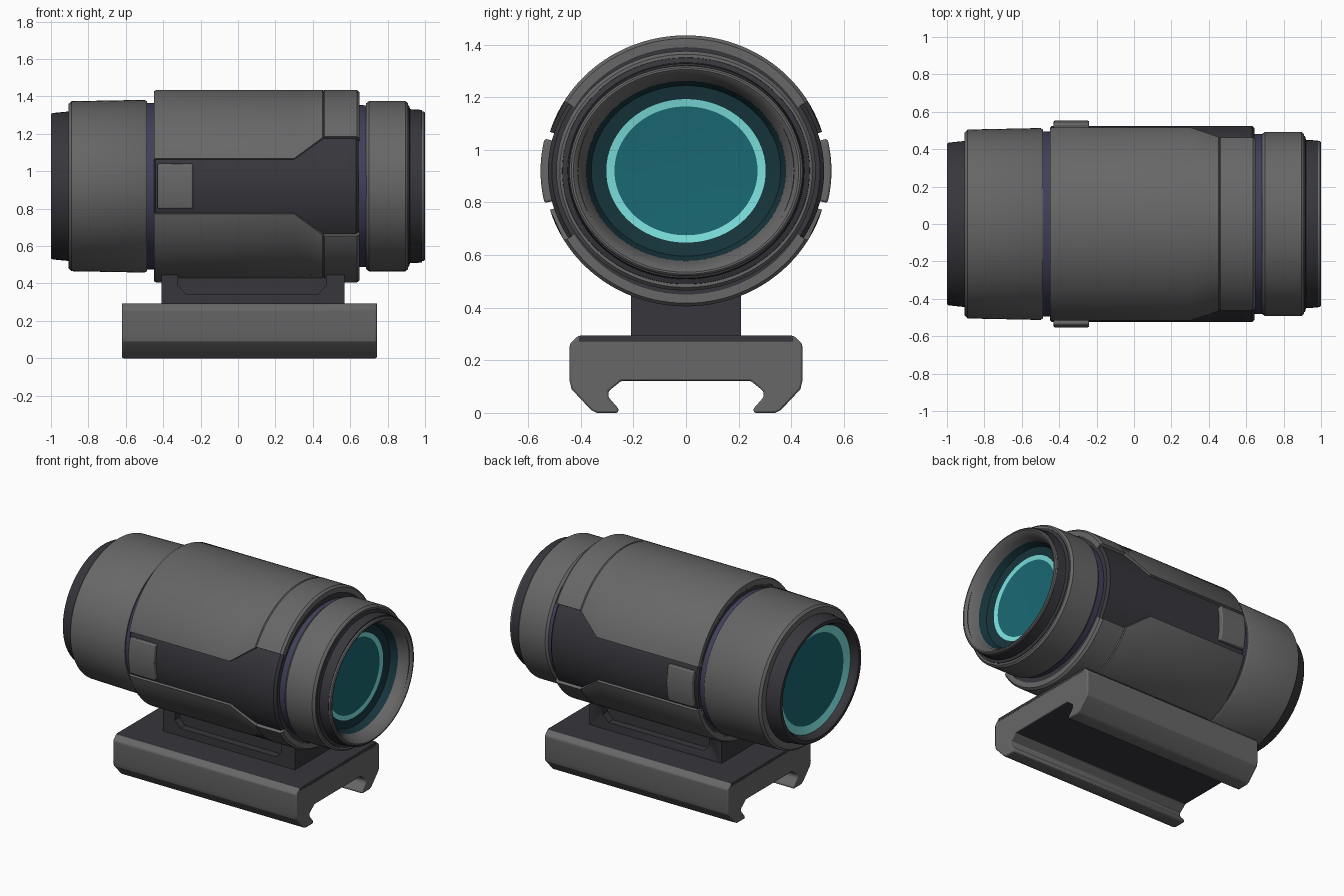
import bpy, bmesh, math

if "Cube" in bpy.data.objects:
    bpy.data.objects.remove(bpy.data.objects["Cube"])

CZ = 0.92      # height of the optical axis
SEG = 96


def mat(name, rgb):
    m = bpy.data.materials.new(name)
    m.diffuse_color = (*rgb, 1)
    m.use_nodes = True
    m.node_tree.nodes["Principled BSDF"].inputs["Base Color"].default_value = m.diffuse_color
    return m


GREY = mat("grey_casing", (0.135, 0.135, 0.135))
DARK = mat("dark_polymer", (0.038, 0.037, 0.045))
BLUE = mat("blue_grey_groove", (0.05, 0.05, 0.1))
TEAL = mat("teal_glass", (0.01, 0.14, 0.17))
CYAN = mat("cyan_lens_edge", (0.2, 0.74, 0.72))
DEEP = mat("deep_teal_wall", (0.008, 0.035, 0.045))


def finish(name, bm, mats, bevel=0, angle=35):
    bmesh.ops.remove_doubles(bm, verts=bm.verts, dist=1e-5)
    bmesh.ops.recalc_face_normals(bm, faces=bm.faces)
    me = bpy.data.meshes.new(name)
    bm.to_mesh(me)
    bm.free()
    ob = bpy.data.objects.new(name, me)
    bpy.context.collection.objects.link(ob)
    for m in mats:
        me.materials.append(m)
    bpy.ops.object.select_all(action='DESELECT')
    ob.select_set(True)
    bpy.context.view_layer.objects.active = ob
    bpy.ops.object.shade_smooth_by_angle(angle=math.radians(angle))
    if bevel:
        b = ob.modifiers.new("bevel", 'BEVEL')
        b.width = bevel
        b.segments = 2
        b.limit_method = 'ANGLE'
        b.angle_limit = math.radians(35)
    return ob


def lathe(name, prof, m, ratio=0.9, closed=True):
    """Turn an (x, radius) profile about the optical axis, flattened in z."""
    bm = bmesh.new()
    rings = []
    for i in range(SEG):
        a = 2 * math.pi * i / SEG
        rings.append([bm.verts.new((x, r * math.cos(a), CZ + ratio * r * math.sin(a)))
                      for x, r in prof])
    n = len(prof)
    for i in range(SEG):
        p, q = rings[i], rings[(i + 1) % SEG]
        for j in range(n if closed else n - 1):
            k = (j + 1) % n
            bm.faces.new((p[j], p[k], q[k], q[j]))
    return finish(name, bm, [m])


def shell(name, stations, ry, rz, thick, m, steps, bevel):
    """Curved plate: each station is (x, start angle, end angle, radius offset)."""
    bm = bmesh.new()
    outer, inner = [], []
    for x, t0, t1, d in stations:
        ts = [t0 + (t1 - t0) * i / steps for i in range(steps + 1)]
        for grid, off in ((outer, d), (inner, -thick)):
            grid.append([bm.verts.new((x, (ry + off) * math.cos(t), CZ + (rz + off) * math.sin(t)))
                         for t in ts])
    for i in range(len(stations) - 1):
        for g in (outer, inner):
            for j in range(steps):
                bm.faces.new((g[i][j], g[i][j + 1], g[i + 1][j + 1], g[i + 1][j]))
        for j in (0, steps):
            bm.faces.new((outer[i][j], outer[i + 1][j], inner[i + 1][j], inner[i][j]))
    for i in (0, -1):
        for j in range(steps):
            bm.faces.new((outer[i][j], outer[i][j + 1], inner[i][j + 1], inner[i][j]))
    return finish(name, bm, [m], bevel)


def prism(bm, pts, a, b, axis):
    """Extrude a 2D outline from a to b along x (outline y,z) or y (outline x,z)."""
    put = (lambda p, t: (t, p[0], p[1])) if axis == 'x' else (lambda p, t: (p[0], t, p[1]))
    lo = [bm.verts.new(put(p, a)) for p in pts]
    hi = [bm.verts.new(put(p, b)) for p in pts]
    n = len(pts)
    bm.faces.new(lo)
    bm.faces.new(hi)
    for i in range(n):
        bm.faces.new((lo[i], lo[(i + 1) % n], hi[(i + 1) % n], hi[i]))


# Inner tube seen in the grooves, and the dark main body
lathe("inner_tube", [(-0.6, 0.42), (-0.6, 0.497), (0.75, 0.48), (0.75, 0.42)], BLUE)
lathe("main_body", [(-0.45, 0.42), (-0.45, 0.515), (-0.44, 0.525), (0.63, 0.525),
                    (0.645, 0.51), (0.645, 0.42)], DARK, 0.925)

# Upper and lower covers, narrowing towards the front end, with a fine seam
RY, RZ = 0.54, 0.515
w, n = math.asin(0.148 / RZ), math.asin(0.265 / RZ)
for name, base in (("upper_cover", 0), ("lower_cover", math.pi)):
    st = [(x, base + e, base + math.pi - e, d) for x, e, d in
          ((-0.45, w, -0.008), (-0.435, w, 0), (0.3, w, 0), (0.452, n - 0.01, 0),
           (0.457, n, -0.006), (0.462, n, 0), (0.635, n, 0), (0.65, n, -0.012))]
    shell(name, st, RY, RZ, 0.045, GREY, 48, 0)

# Side buttons
for name, c in (("right_button", 0), ("left_button", math.pi)):
    st = [(-0.43, c - 0.235, c + 0.235, 0), (-0.24, c - 0.235, c + 0.235, 0)]
    shell(name, st, 0.553, 0.525, 0.05, GREY, 10, 0.008)

# Rear housing ring, lip and lens
lathe("rear_ring", [(-0.905, 0.40), (-0.905, 0.49), (-0.89, 0.505), (-0.5, 0.513),
                    (-0.487, 0.505), (-0.487, 0.42)], GREY)
lathe("rear_lip", [(-0.89, 0.38), (-0.89, 0.45), (-0.915, 0.443), (-0.99, 0.435),
                   (-1.0, 0.428), (-1.0, 0.405), (-0.99, 0.395), (-0.96, 0.38)], DARK)
lathe("rear_lens_edge", [(-0.955, 0.385), (-0.94, 0.325)], CYAN, closed=False)
lathe("rear_lens", [(-0.94, 0.326), (-0.935, 0.22), (-0.93, 0.1), (-0.929, 0)], TEAL, closed=False)

# Front housing ring, collar, lip and lens
lathe("front_ring", [(0.685, 0.42), (0.685, 0.48), (0.70, 0.493), (0.895, 0.493),
                     (0.91, 0.48), (0.91, 0.42)], GREY, 0.923)
lathe("front_collar", [(0.89, 0.41), (0.89, 0.475), (0.914, 0.47), (0.92, 0.45),
                       (0.985, 0.446), (0.985, 0.41)], DARK, 0.915)
lathe("front_lip", [(0.984, 0.445), (0.995, 0.443), (1.0, 0.436), (1.0, 0.428), (0.99, 0.415),
                    (0.96, 0.395), (0.92, 0.38), (0.91, 0.41)], GREY, 0.9)
lathe("front_lens_wall", [(0.922, 0.384), (0.875, 0.36), (0.865, 0.303)], DEEP, closed=False)
lathe("front_lens_edge", [(0.865, 0.304), (0.86, 0.272)], CYAN, closed=False)
lathe("front_lens", [(0.86, 0.273), (0.855, 0.18), (0.851, 0.08), (0.85, 0)], TEAL, closed=False)

# Mounting neck with a recessed slot on each side
bm = bmesh.new()
prism(bm, [(-0.21, 0.27), (0.21, 0.27), (0.21, 0.475), (-0.21, 0.475)], -0.41, 0.57, 'x')
neck = finish("mount_neck", bm, [DARK])
bm = bmesh.new()
slot = [(-0.32, 0.445), (-0.32, 0.39), (-0.28, 0.345), (0.43, 0.345), (0.47, 0.39), (0.47, 0.445)]
for s in (-1, 1):
    prism(bm, slot, s * 0.16, s * 0.3, 'y')
cutter = finish("slot_cutter", bm, [DARK])
cutter.hide_render = True
cutter.hide_viewport = True
cutter.display_type = 'WIRE'
bo = neck.modifiers.new("slots", 'BOOLEAN')
bo.operation = 'DIFFERENCE'
bo.solver = 'EXACT'
bo.object = cutter

# Rail clamp: half outline mirrored; top and channel are dark
half = [(0.41, 0.293), (0.442, 0.262), (0.442, 0.12), (0.435, 0.09), (0.36, 0.01), (0.34, 0.0),
        (0.258, 0.0), (0.256, 0.015), (0.295, 0.06), (0.295, 0.082), (0.245, 0.122)]
outline = half + [(-y, z) for y, z in reversed(half)]
bm = bmesh.new()
prism(bm, outline, -0.62, 0.742, 'x')
bm.normal_update()
bmesh.ops.recalc_face_normals(bm, faces=bm.faces)
for f in bm.faces:
    c = f.calc_center_median()
    if f.normal.z > 0.9 or (f.normal.z < -0.9 and c.z > 0.1):
        f.material_index = 1
finish("rail_clamp", bm, [GREY, DARK], 0.008, 30)
# Thin dark plate on the clamp top, turned down over its ends
bm = bmesh.new()
prism(bm, [(-0.41, 0.27), (0.41, 0.27), (0.405, 0.294), (-0.405, 0.294)], -0.621, 0.743, 'x')
finish("clamp_top_plate", bm, [DARK], 0.004)
